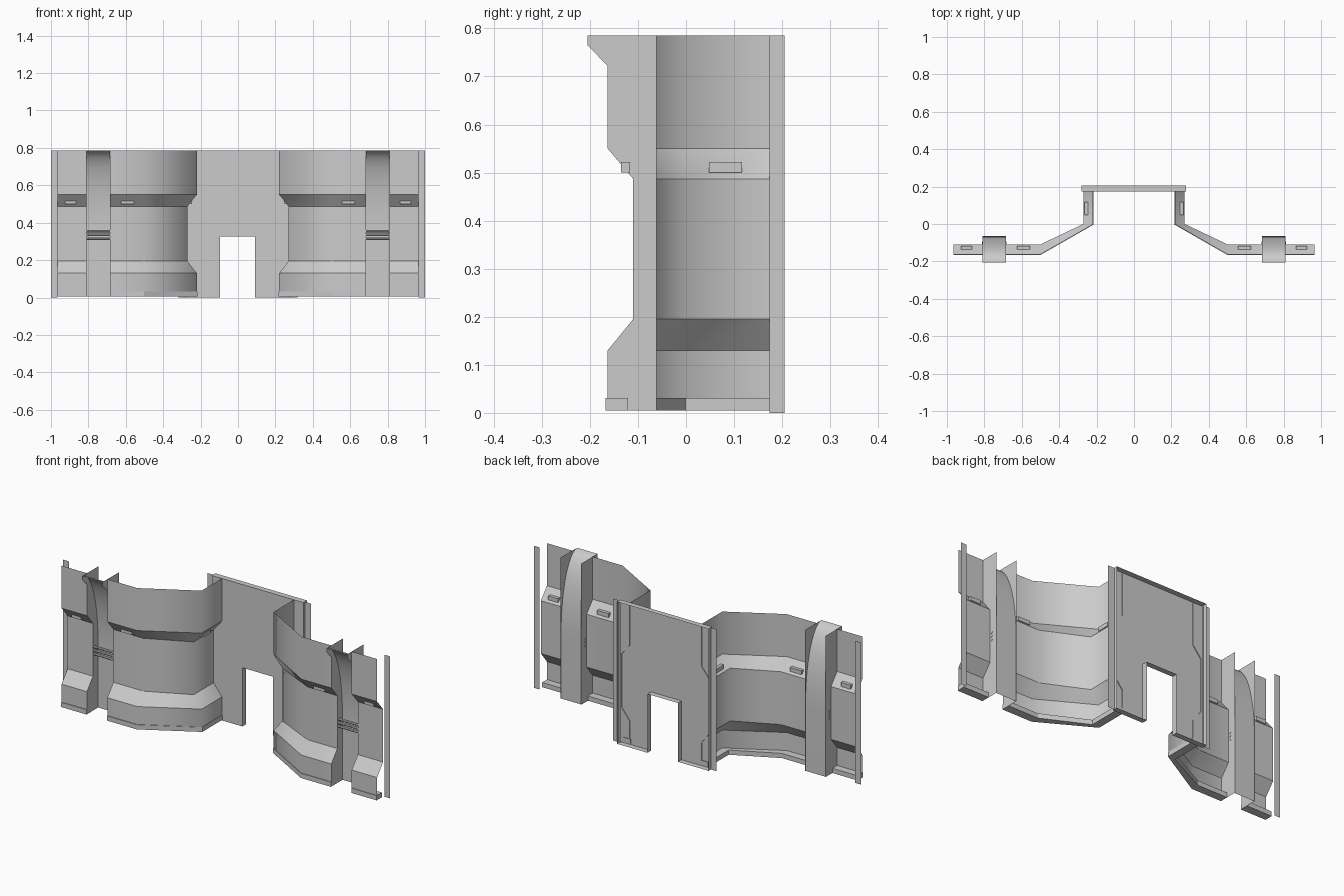
import bpy, math

if "Cube" in bpy.data.objects:
    bpy.data.objects.remove(bpy.data.objects["Cube"])

TOP, BASE = 0.785, 0.005
DEPTH = 0.053  # recess depth of the wall


def make(name, verts, faces, mirror=True, sharp=None, smooth=False):
    me = bpy.data.meshes.new(name)
    me.from_pydata(verts, [], faces)
    me.update()
    ob = bpy.data.objects.new(name, me)
    bpy.context.collection.objects.link(ob)
    if smooth:
        for p in me.polygons:
            p.use_smooth = True
        for e in me.edges:
            a, b = (me.vertices[i].co for i in e.vertices)
            if sharp and sharp(a, b):
                e.use_edge_sharp = True
    if mirror:
        m = ob.modifiers.new("mirror", "MIRROR")
        m.use_axis[0] = True
        m.use_mirror_merge = False
    return ob


def box(name, x0, x1, y0, y1, z0, z1):
    v = [(x, y, z) for x in (x0, x1) for y in (y0, y1) for z in (z0, z1)]
    f = [(0, 1, 3, 2), (4, 6, 7, 5), (0, 4, 5, 1), (2, 3, 7, 6), (0, 2, 6, 4), (1, 5, 7, 3)]
    return make(name, v, f)


def sweep(name, plan, profile, closed=False):
    """Sweep a (depth, z) profile along a plan of (front point, recessed point)."""
    n = len(profile)
    verts, faces = [], []
    for (ax, ay), (bx, by) in plan:
        for d, z in profile:
            t = d / DEPTH
            verts.append((ax + (bx - ax) * t, ay + (by - ay) * t, z))
    for i in range(len(plan) - 1):
        for j in range(n if closed else n - 1):
            k = (j + 1) % n
            faces.append((i * n + j, i * n + k, (i + 1) * n + k, (i + 1) * n + j))
    if closed:
        last = (len(plan) - 1) * n
        faces += [tuple(range(n))[::-1], tuple(range(last, last + n))]
    return make(name, verts, faces, smooth=True,
                sharp=lambda a, b: closed or abs(a.z - b.z) < 1e-5)


# Wall plans (right half): outer bay, and inner bay with its angled return
outer_plan = [((0.965, -0.163), (0.965, -0.11)), ((0.81, -0.163), (0.81, -0.11))]
inner_plan = [((0.685, -0.163), (0.685, -0.11)), ((0.502, -0.163), (0.502, -0.11)),
              ((0.22, -0.003), (0.271, 0.0)), ((0.22, 0.178), (0.271, 0.178))]
wall_profile = [(0, BASE), (0, 0.13), (DEPTH, 0.195), (DEPTH, 0.487), (0, 0.55), (0, TOP)]
trim_profile = [(-0.004, BASE), (0.042, BASE), (0.042, 0.031), (-0.004, 0.031)]
for label, plan in (("outer", outer_plan), ("inner", inner_plan)):
    sweep(label + "_wall", plan, wall_profile)
    sweep(label + "_base_trim", plan, trim_profile, closed=True)

# Rib side plates
front = [(-0.163, BASE), (-0.163, 0.13), (-0.11, 0.195), (-0.11, 0.487), (-0.163, 0.55),
         (-0.163, 0.722), (-0.205, 0.765), (-0.205, TOP)]
side = front + [(-0.061, TOP), (-0.061, BASE)]
for label, x in (("inner", 0.685), ("outer", 0.81)):
    make("rib_plate_" + label, [(x, y, z) for y, z in side], [tuple(range(len(side)))])

# Curved channel between the plates, sweeping forward at the top
curve = [(-0.065, BASE), (-0.065, 0.36)]
for i in range(1, 13):
    a = math.radians(90) * i / 12
    curve.append((-0.065 - 0.14 * (1 - math.cos(a)), 0.36 + 0.425 * math.sin(a)))
verts = [(x, y, z) for y, z in curve for x in (0.685, 0.81)]
make("rib_channel", verts, [(2 * i, 2 * i + 1, 2 * i + 3, 2 * i + 2) for i in range(len(curve) - 1)],
     smooth=True)

# Small rods across the channel
for k in range(3):
    zc, n = 0.315 + 0.02 * k, 8
    v = [(x, -0.1 + 0.007 * math.cos(math.tau * i / n), zc + 0.007 * math.sin(math.tau * i / n))
         for x in (0.683, 0.812) for i in range(n)]
    f = [(i, (i + 1) % n, n + (i + 1) % n, n + i) for i in range(n)]
    make("rib_rod", v, f + [tuple(range(n))[::-1], tuple(range(n, 2 * n))])

# Lamps set into the upper slope
box("lamp_outer", 0.865, 0.925, -0.135, -0.117, 0.5, 0.522)
box("lamp_middle", 0.555, 0.625, -0.135, -0.117, 0.5, 0.522)
box("lamp_return", 0.246, 0.264, 0.048, 0.117, 0.5, 0.522)

# Flat strips at the outer ends and beside the centre panel
for name, x0, x1, y in (("end_strip", 0.965, 1.0, -0.1), ("panel_side_strip", 0.27, 0.317, 0.185)):
    make(name, [(x0, y, 0), (x1, y, 0), (x1, y, TOP), (x0, y, TOP)], [(0, 1, 2, 3)])

# Centre panel with doorway, flanged backwards all round
outline = [(-0.282, 0), (-0.095, 0), (-0.095, 0.325), (0.092, 0.325), (0.092, 0),
           (0.279, 0), (0.279, TOP), (-0.282, TOP)]
n = len(outline)
verts = [(x, y, z) for y in (0.174, 0.205) for x, z in outline]
faces = [tuple(range(n))] + [(i, n + i, n + (i + 1) % n, (i + 1) % n) for i in range(n)]
make("centre_panel", verts, faces, mirror=False)
